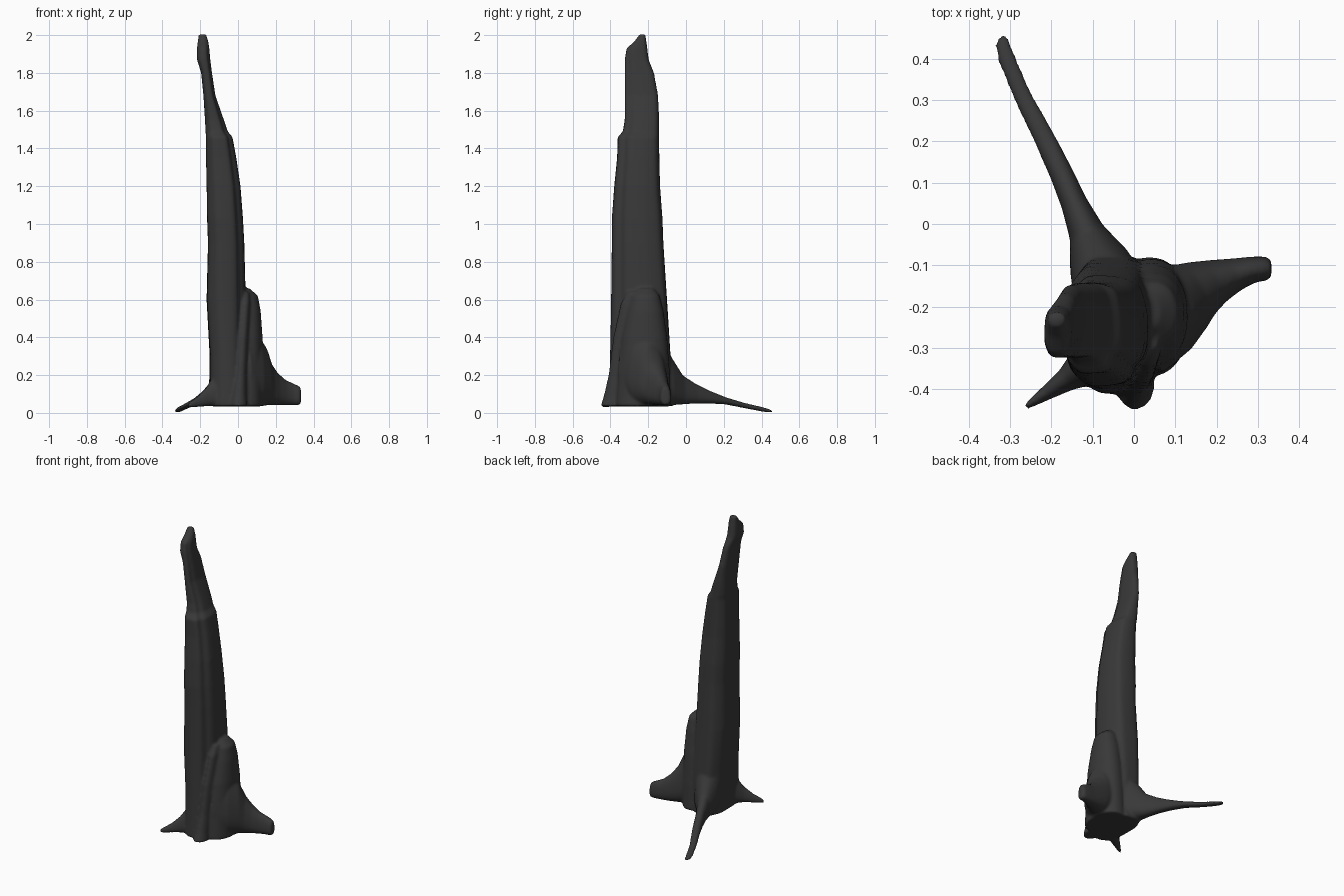
import bpy, bmesh, math
from mathutils import Vector

bm = bmesh.new()
N = 40


def loft(rings):
    """Skin a list of equal-length rings and cap both ends."""
    vs = [[bm.verts.new(p) for p in r] for r in rings]
    for a, b in zip(vs, vs[1:]):
        for i in range(N):
            j = (i + 1) % N
            bm.faces.new((a[i], a[j], b[j], b[i]))
    bm.faces.new(vs[0][::-1])
    bm.faces.new(vs[-1])


def sup(t, e):
    c, s = math.cos(t), math.sin(t)
    return (math.copysign(abs(c) ** (2 / e), c), math.copysign(abs(s) ** (2 / e), s))


def column(rows, e, groove=0.0, ripple=0.0):
    """Upright part from (z, x0, x1, y0, y1) rows; optional bark groove."""
    rings = []
    for z, x0, x1, y0, y1 in rows:
        cx, cy, rx, ry = (x0 + x1) / 2, (y0 + y1) / 2, (x1 - x0) / 2, (y1 - y0) / 2
        ring = []
        for i in range(N):
            t = 2 * math.pi * i / N
            c, s = sup(t, e)
            d = (t + 0.75 + math.pi) % (2 * math.pi) - math.pi
            k = 1 - groove * math.exp(-(d / 0.28) ** 2)
            k += ripple * math.sin(7 * t + 1.5 * z)
            ring.append((cx + rx * c * k, cy + ry * s * k, z))
        rings.append(ring)
    loft(rings)


def root(rows, flare=0.45):
    """Root from (x, y, half width, z low, z high) stations, narrower on top."""
    rings = []
    for k, (x, y, w, z0, z1) in enumerate(rows):
        a, b = rows[max(k - 1, 0)], rows[min(k + 1, len(rows) - 1)]
        n = Vector((-(b[1] - a[1]), b[0] - a[0])).normalized()
        ring = []
        for i in range(N):
            c, s = sup(2 * math.pi * i / N, 2.4)
            u = w * c * (1 - flare * (s + 1) / 2)
            ring.append((x + n.x * u, y + n.y * u, (z0 + z1) / 2 + s * (z1 - z0) / 2))
        rings.append(ring)
    loft(rings)


# Broken trunk with a splintered, slanting top
column([
    (.035, -.15, .04, -.41, -.07), (.15, -.15, .04, -.405, -.075),
    (.3, -.15, .04, -.40, -.08), (.6, -.167, .04, -.395, -.10),
    (.9, -.16, .032, -.392, -.12), (1.03, -.165, .025, -.392, -.125),
    (1.2, -.167, .012, -.38, -.138), (1.35, -.17, -.01, -.365, -.142),
    (1.46, -.17, -.03, -.362, -.143), (1.49, -.172, -.055, -.335, -.143),
    (1.55, -.175, -.075, -.325, -.143), (1.68, -.183, -.12, -.325, -.148),
    (1.8, -.195, -.138, -.325, -.17), (1.87, -.217, -.147, -.325, -.198),
    (1.93, -.217, -.152, -.315, -.205), (1.965, -.213, -.157, -.275, -.21),
    (2.005, -.208, -.168, -.245, -.215)], 2.9, groove=.16, ripple=.015)

# Side buttress with a rounded shoulder
column([
    (.035, -.06, .135, -.37, -.08), (.2, -.05, .135, -.36, -.085),
    (.4, -.04, .13, -.34, -.10), (.54, -.03, .12, -.31, -.12),
    (.62, -.02, .105, -.29, -.14), (.66, -.01, .06, -.26, -.17)], 2.2)

# Front rib
column([
    (.035, -.045, .05, -.452, -.33), (.09, -.035, .045, -.435, -.33),
    (.2, -.02, .045, -.41, -.31), (.4, -.005, .055, -.385, -.28),
    (.58, .01, .065, -.345, -.25), (.64, .02, .06, -.31, -.25)], 2.0)

# Long back root
root([
    (-.06, -.17, .10, .04, .48), (-.085, -.09, .085, .04, .31),
    (-.115, -.02, .050, .045, .20), (-.145, .05, .037, .05, .155),
    (-.175, .12, .033, .05, .12), (-.218, .21, .030, .045, .083),
    (-.27, .31, .026, .025, .053), (-.308, .40, .025, .008, .032),
    (-.318, .435, .022, .003, .022), (-.317, .457, .012, .0, .014)], .3)

# Blunt right root
root([
    (.02, -.23, .16, .038, .5), (.09, -.205, .125, .038, .42),
    (.13, -.175, .10, .04, .36), (.165, -.155, .08, .04, .27),
    (.205, -.137, .061, .04, .215), (.25, -.121, .045, .04, .175),
    (.29, -.110, .036, .04, .158), (.318, -.108, .034, .04, .145),
    (.333, -.108, .026, .045, .135)], .3)

# Pointed front-left root
root([
    (-.06, -.29, .10, .035, .34), (-.115, -.345, .062, .035, .21),
    (-.165, -.378, .034, .035, .135), (-.21, -.408, .022, .032, .09),
    (-.24, -.428, .015, .03, .07), (-.262, -.443, .009, .03, .052)], .4)

bmesh.ops.recalc_face_normals(bm, faces=bm.faces)
mesh = bpy.data.meshes.new("tree_stump")
bm.to_mesh(mesh)
bm.free()
stump = bpy.data.objects.new("tree_stump", mesh)
bpy.context.collection.objects.link(stump)

# Fuse the parts into one smooth skin
fuse = stump.modifiers.new("fuse", 'REMESH')
fuse.mode = 'VOXEL'
fuse.voxel_size = 0.008
fuse.use_smooth_shade = True
soft = stump.modifiers.new("soften", 'SMOOTH')
soft.factor = 0.5
soft.iterations = 6

# Dark bark
bark = bpy.data.materials.new("bark")
bark.diffuse_color = (0.04, 0.04, 0.04, 1)
mesh.materials.append(bark)
